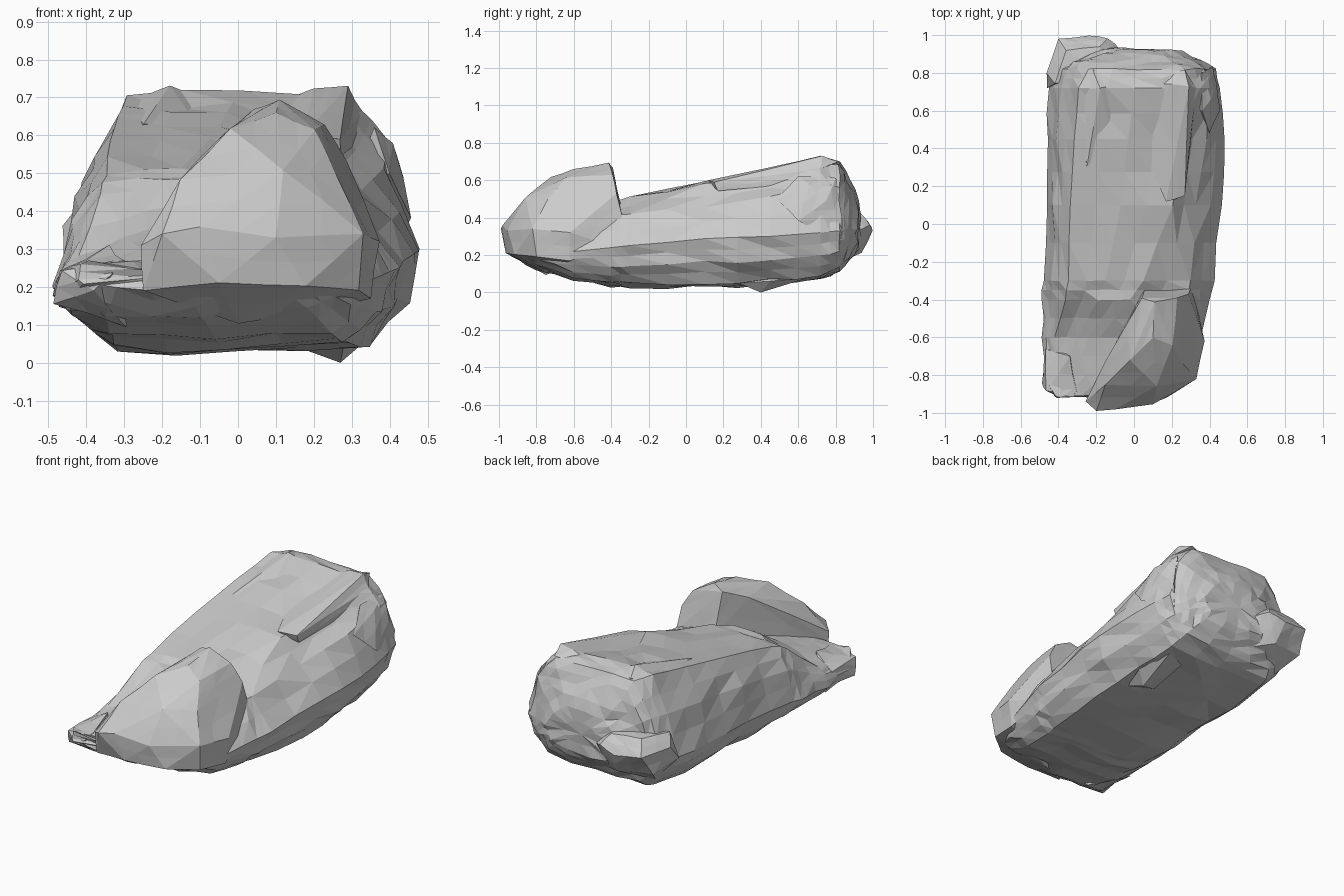
import bpy, bmesh, random
from mathutils import Vector, noise

random.seed(4)


def finish(bm, name, rough=0.0, cuts=0):
    """Subdivide, roughen and triangulate a piece into flat rock facets."""
    bmesh.ops.recalc_face_normals(bm, faces=bm.faces)
    if cuts:
        bmesh.ops.subdivide_edges(bm, edges=bm.edges[:], cuts=cuts, use_grid_fill=True)
    bm.normal_update()
    for v in bm.verts:
        n = noise.noise(v.co * 5.3 + Vector((3.1, 1.7, 0.4)))
        v.co += v.normal * rough * (n + random.uniform(-0.35, 0.35))
    bmesh.ops.triangulate(bm, faces=bm.faces[:], quad_method='SHORT_EDGE')
    bmesh.ops.recalc_face_normals(bm, faces=bm.faces)
    me = bpy.data.meshes.new(name)
    bm.to_mesh(me)
    bm.free()
    ob = bpy.data.objects.new(name, me)
    bpy.context.collection.objects.link(ob)
    return ob


def hull(name, points, rough=0.012, cuts=1):
    """Convex boulder around a few corner points."""
    bm = bmesh.new()
    for p in points:
        bm.verts.new(p)
    res = bmesh.ops.convex_hull(bm, input=bm.verts[:])
    loose = [v for v in bm.verts if not v.link_faces]
    bmesh.ops.delete(bm, geom=loose, context='VERTS')
    bmesh.ops.dissolve_limit(bm, angle_limit=0.02, verts=bm.verts[:], edges=bm.edges[:])
    bmesh.ops.triangulate(bm, faces=bm.faces[:])
    return finish(bm, name, rough, cuts)


# Main body stations: y, bottom z, then x,z of left edge, top left,
# top right, right shoulder and right edge
stations = [
    (-.91, .19, -.42, .22, -.37, .26, .00, .28, .08, .27, .16, .24),
    (-.80, .12, -.48, .17, -.41, .25, -.10, .33, .20, .33, .29, .22),
    (-.60, .07, -.48, .18, -.42, .28, -.18, .36, .24, .38, .36, .22),
    (-.40, .03, -.48, .20, -.36, .44, -.02, .49, .28, .41, .40, .24),
    (-.30, .03, -.48, .21, -.35, .50, .05, .51, .30, .42, .42, .25),
    (.10, .03, -.46, .24, -.34, .59, .20, .57, .33, .46, .475, .29),
    (.45, .04, -.46, .25, -.32, .66, .26, .63, .38, .51, .48, .30),
    (.72, .07, -.45, .27, -.29, .70, .30, .70, .40, .58, .46, .32),
    (.82, .11, -.42, .28, -.24, .69, .27, .69, .37, .56, .43, .33),
    (.87, .17, -.32, .30, -.20, .59, .20, .60, .30, .50, .36, .34),
    (.92, .23, -.20, .32, -.12, .47, .12, .49, .20, .43, .26, .34)]

bm = bmesh.new()
rings = []
for y, zb, xl, zl, xa, za, xb, zb2, xs, zs, xr, zr in stations:
    w = xr - xl
    ring = [(xl, zl), ((xl + xa) / 2 - .02, (zl + za) / 2 + .02), (xa, za),
            ((xa + xb) / 2, (za + zb2) / 2 + .01), (xb, zb2), (xs, zs), (xr, zr),
            (xr - .04 * w, zb + .5 * (zr - zb)), (xr - .14 * w, zb + .02),
            ((xl + xr) / 2, zb), (xl + .17 * w, zb + .01), (xl + .05 * w, zb + .5 * (zl - zb))]
    rings.append([bm.verts.new((x, y, z)) for x, z in ring])
for a, b in zip(rings, rings[1:]):
    for i in range(len(a)):
        j = (i + 1) % len(a)
        bm.faces.new((a[i], a[j], b[j], b[i]))
for end in (rings[0], rings[-1]):
    mid = sum((v.co for v in end), Vector()) / len(end)
    c = bm.verts.new(mid)
    for i in range(len(end)):
        bm.faces.new((end[i], end[(i + 1) % len(end)], c))
body = finish(bm, "rock", .022, 1)

parts = []
# Tall front boulder with the steep step behind it
parts.append(hull("front_boulder", [
    (.04, -.39, .67), (.11, -.41, .70), (.23, -.39, .63), (.29, -.37, .53), (.06, -.34, .42),
    (.30, -.34, .40), (.33, -.40, .25), (-.04, -.52, .61), (.10, -.60, .655), (-.02, -.72, .615),
    (.20, -.64, .61), (-.15, -.85, .48), (.12, -.86, .51), (.26, -.74, .50), (-.26, -.94, .31),
    (-.20, -.99, .34), (-.10, -.985, .36), (.10, -.955, .33), (.33, -.82, .34), (.37, -.62, .32),
    (.35, -.62, .17), (.32, -.80, .19), (.18, -.92, .20), (-.05, -.965, .21), (-.25, -.93, .19),
    (0, -.75, .10)], .008))
# Chipped lump at the low front left corner
parts.append(hull("corner_lump", [
    (-.48, -.84, .16), (-.46, -.88, .24), (-.38, -.91, .19), (-.30, -.90, .27), (-.34, -.70, .31),
    (-.47, -.66, .24), (-.47, -.60, .15), (-.30, -.75, .10)], .015))
# Overhanging slab along the upper right edge
parts.append(hull("top_slab", [
    (.17, .12, .60), (.27, .15, .59), (.27, .17, .54), (.24, .45, .67), (.30, .46, .63),
    (.31, .50, .57), (.29, .73, .73), (.33, .72, .66), (.20, .74, .72), (.27, .82, .70),
    (0, .50, .62), (0, .75, .65)], .006))
# Peak on the upper left at the back
parts.append(hull("left_peak", [
    (-.18, .72, .73), (-.30, .71, .68), (-.22, .82, .70), (-.08, .74, .69), (-.25, .3, .63),
    (-.10, .4, .62), (-.34, .6, .55), (-.15, .84, .58)], .006))
# Rough shoulder on the right near the back
parts.append(hull("right_shoulder", [
    (.36, .60, .62), (.41, .66, .58), (.44, .75, .49), (.36, .80, .61), (.40, .48, .50),
    (.46, .60, .38), (.42, .84, .40), (.30, .65, .45), (.40, .82, .24)], .012))
# Knob sticking out of the back left corner
parts.append(hull("back_knob", [
    (-.46, .80, .36), (-.40, .98, .35), (-.24, 1.0, .33), (-.14, .98, .36), (-.08, .92, .33),
    (-.36, .92, .43), (-.18, .94, .42), (-.42, .74, .42), (-.15, .80, .43), (-.46, .72, .27),
    (-.42, .90, .23), (-.22, .94, .21), (-.10, .86, .18), (-.35, .78, .14)], .01))
# Small keel under the right side
parts.append(hull("bottom_keel", [
    (.27, .40, 0), (.16, .36, .04), (.28, .28, .05), (.34, .45, .06), (.30, .66, .08),
    (.18, .62, .07), (.25, .45, .14)], 0, 0))

# Fuse everything into one solid rock
for p in parts:
    m = body.modifiers.new("fuse_" + p.name, 'BOOLEAN')
    m.operation, m.solver, m.object = 'UNION', 'EXACT', p
dg = bpy.context.evaluated_depsgraph_get()
fused = bpy.data.meshes.new_from_object(body.evaluated_get(dg))
body.modifiers.clear()
body.data = fused
for p in parts:
    bpy.data.objects.remove(p)
for f in body.data.polygons:
    f.use_smooth = False
